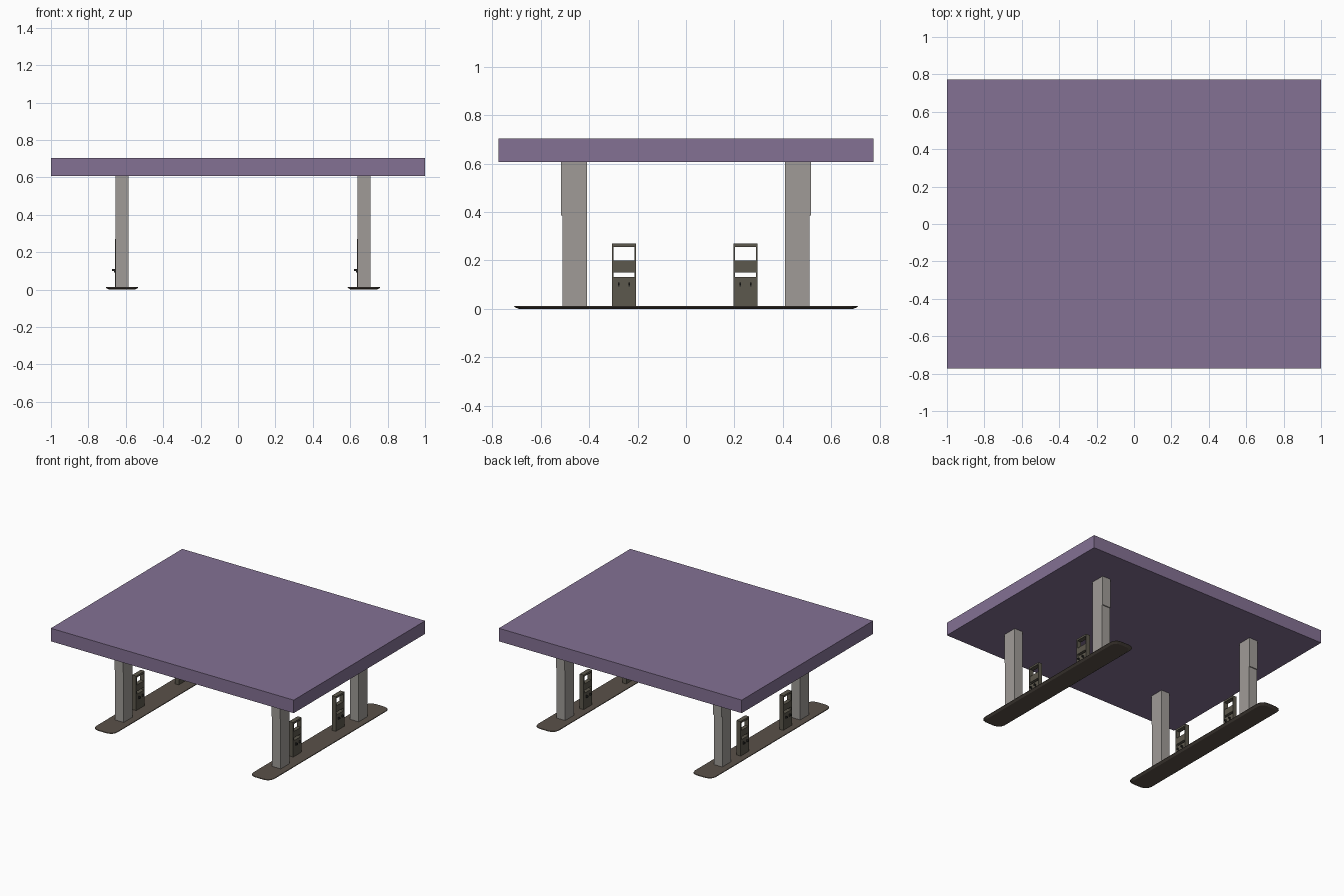
import bpy, bmesh, math

if "Cube" in bpy.data.objects:
    bpy.data.objects.remove(bpy.data.objects["Cube"])


def material(name, rgb):
    m = bpy.data.materials.new(name)
    m.diffuse_color = (*rgb, 1)
    m.use_nodes = True
    m.node_tree.nodes["Principled BSDF"].inputs["Base Color"].default_value = m.diffuse_color
    return m


PURPLE = material("canopy purple", (0.23, 0.165, 0.295))
GREY = material("column grey", (0.35, 0.33, 0.31))
OLIVE = material("pump olive", (0.108, 0.098, 0.074))
BROWN = material("kerb brown", (0.102, 0.083, 0.067))
DARK = material("nozzle black", (0.02, 0.02, 0.018))


def finish(name, bm, mat):
    bmesh.ops.recalc_face_normals(bm, faces=bm.faces)
    mesh = bpy.data.meshes.new(name)
    bm.to_mesh(mesh)
    bm.free()
    mesh.materials.append(mat)
    obj = bpy.data.objects.new(name, mesh)
    bpy.context.collection.objects.link(obj)
    return obj


def loft(name, rings, mat):
    """Closed solid through a stack of equal-length point rings."""
    bm = bmesh.new()
    loops = [[bm.verts.new(p) for p in ring] for ring in rings]
    bm.faces.new(loops[0])
    bm.faces.new(loops[-1])
    n = len(loops[0])
    for a, b in zip(loops, loops[1:]):
        for i in range(n):
            j = (i + 1) % n
            bm.faces.new((a[i], a[j], b[j], b[i]))
    return finish(name, bm, mat)


def rect(x0, x1, y0, y1, z):
    return [(x0, y0, z), (x1, y0, z), (x1, y1, z), (x0, y1, z)]


def box(name, x0, x1, y0, y1, z0, z1, mat):
    return loft(name, [rect(x0, x1, y0, y1, z0), rect(x0, x1, y0, y1, z1)], mat)


def rounded(cx, hx, hy, r, z):
    """Rounded rectangle outline."""
    pts = []
    for k, (sx, sy) in enumerate(((1, 1), (-1, 1), (-1, -1), (1, -1))):
        for i in range(4):
            a = math.radians(90 * k + 30 * i)
            pts.append((cx + sx * (hx - r) + r * math.cos(a),
                        sy * (hy - r) + r * math.sin(a), z))
    return pts


# Roof slab
box("canopy", -1, 1, -0.773, 0.773, 0.607, 0.704, PURPLE)

for side, cx in (("left", -0.62), ("right", 0.673)):
    # Kerb island, undercut along its edge
    loft(side + "_island", [rounded(cx, 0.07, 0.688, 0.04, 0),
                            rounded(cx, 0.087, 0.71, 0.05, 0.009),
                            rounded(cx, 0.085, 0.707, 0.05, 0.013)], BROWN)

    # Columns, slightly slimmer at the outer face below mid height
    for end, s in (("front", -1), ("back", 1)):
        rings = []
        for z, outer in ((0.012, 0.509), (0.385, 0.509), (0.386, 0.515), (0.608, 0.515)):
            y0, y1 = sorted((s * 0.408, s * outer))
            rings.append(rect(cx - 0.035, cx + 0.035, y0, y1, z))
        loft(f"{side}_{end}_column", rings, GREY)

    # Pumps: open frame with a body, a display bar and a top bar
    x0, x1 = cx - 0.037, cx - 0.004
    for end, cy in (("front", -0.256), ("back", 0.245)):
        tag = f"{side}_{end}_pump_"
        y0, y1 = cy - 0.05, cy + 0.05
        box(tag + "body", x0, x1, y0, y1, 0.01, 0.132, OLIVE)
        for n, a, b in (("post_a", y0, y0 + 0.007), ("post_b", y1 - 0.007, y1)):
            box(tag + n, x0, x1, a, b, 0.132, 0.256, OLIVE)
        box(tag + "display", x0 + 0.002, x1 - 0.002, y0 + 0.007, y1 - 0.007,
            0.151, 0.199, OLIVE)
        box(tag + "top", x0, x1, y0, y1, 0.256, 0.27, OLIVE)
        # Nozzles on both faces, each a holder plate with a small grip
        for f, xf, d in (("inner", x0, -1), ("outer", x1, 1)):
            for k, dy in enumerate((-0.022, 0.022)):
                y = cy + dy
                a, b = sorted((xf, xf + d * 0.006))
                box(f"{tag}{f}_holder_{k}", a, b, y - 0.003, y + 0.003, 0.092, 0.11, DARK)
                a, b = sorted((xf + d * 0.006, xf + d * 0.016))
                box(f"{tag}{f}_grip_{k}", a, b, y - 0.003, y + 0.003, 0.098, 0.109, DARK)
